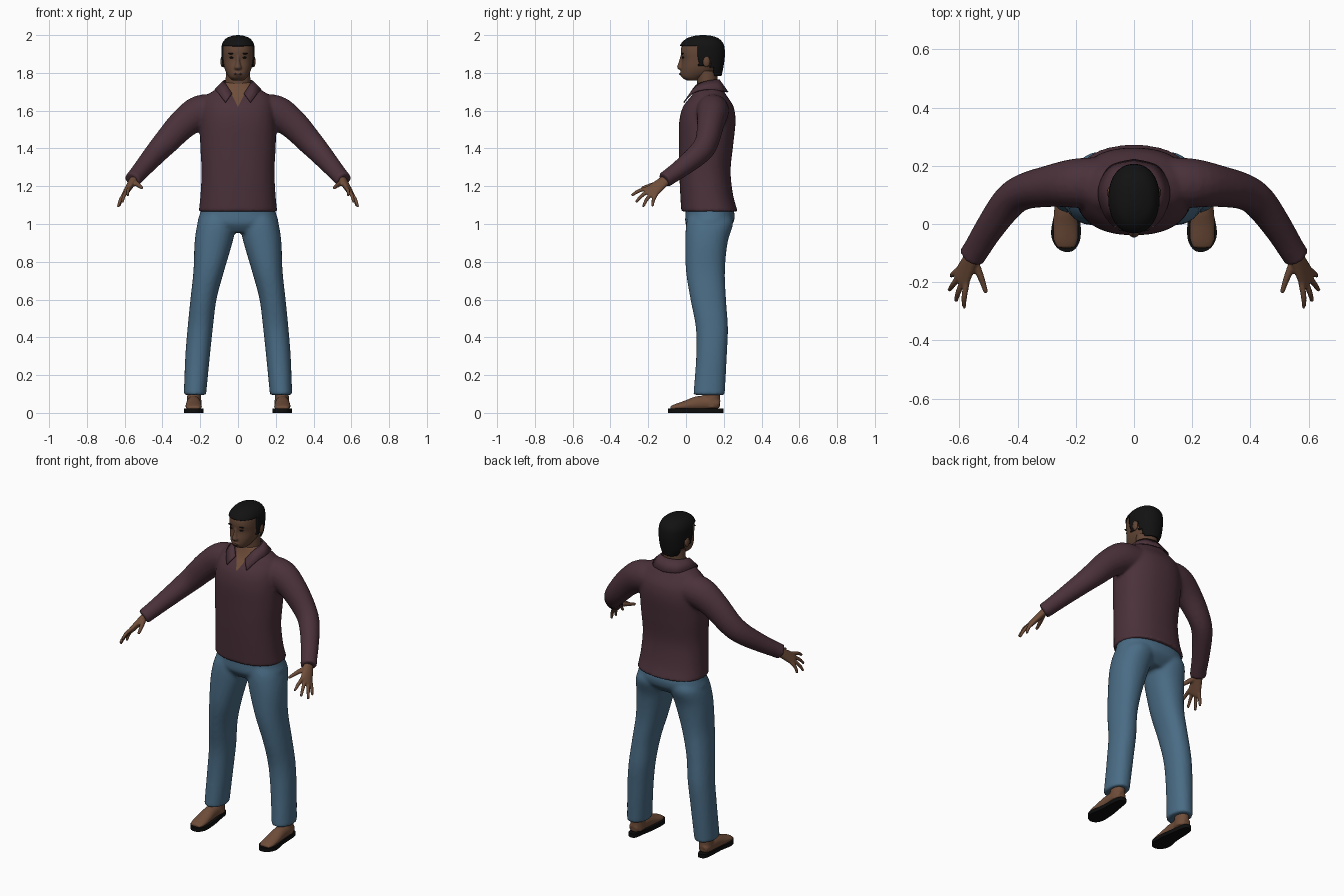
import bpy, bmesh, math
from mathutils import Vector

cube = bpy.data.objects.get("Cube")
if cube:
    bpy.data.objects.remove(cube, do_unlink=True)


def material(name, rgb, rough=0.8):
    m = bpy.data.materials.new(name)
    m.use_nodes = True
    m.diffuse_color = (*rgb, 1)
    node = m.node_tree.nodes["Principled BSDF"]
    node.inputs["Base Color"].default_value = (*rgb, 1)
    node.inputs["Roughness"].default_value = rough
    return m


SHIRT = material("plum cloth", (0.070, 0.031, 0.042))
DENIM = material("blue denim", (0.068, 0.150, 0.235))
SKIN = material("brown skin", (0.160, 0.075, 0.042))
FACE = material("face skin", (0.125, 0.062, 0.037))
HAIR = material("black hair", (0.006, 0.006, 0.006))
SOLE = material("black rubber", (0.004, 0.004, 0.004))
LIP = material("lip", (0.085, 0.036, 0.026))


def spline(rows, steps, closed=False):
    """Catmull-Rom through rows of numbers."""
    n = len(rows)
    pick = (lambda i: rows[i % n]) if closed else (lambda i: rows[max(0, min(n - 1, i))])
    out = []
    for i in range(n if closed else n - 1):
        quad = [pick(i + k) for k in (-1, 0, 1, 2)]
        for s in range(steps):
            t = s / steps
            out.append([b + t * (c - a) / 2 + t * t * (a - 2.5 * b + 2 * c - d / 2)
                        + t ** 3 * (1.5 * (b - c) + (d - a) / 2)
                        for a, b, c, d in zip(*quad)])
    return out if closed else out + [list(rows[-1])]


def ring(center, u, v, ru, rv, power=2, seg=32):
    pts = []
    for i in range(seg):
        a = 2 * math.pi * i / seg
        c, s = math.cos(a), math.sin(a)
        pts.append(center + u * ru * math.copysign(abs(c) ** (2 / power), c)
                   + v * rv * math.copysign(abs(s) ** (2 / power), s))
    return pts


def stack(rows, steps=4, power=2, seg=32):
    """Level rings from rows of x, y, z, half width, half depth."""
    return [ring(Vector(r[:3]), Vector((1, 0, 0)), Vector((0, 1, 0)), r[3], r[4], power, seg)
            for r in spline(rows, steps)]


def spans(rows):
    """Turn z, front y, back y, half width into stack rows."""
    return [(0, (f + b) / 2, z, w, (b - f) / 2) for z, f, b, w in rows]


def tube(rows, wide=(0, 0, 1), steps=4, seg=20):
    """Rings square to a path of x, y, z, radius along wide, radius across."""
    rows = spline(rows, steps)
    pts = [Vector(r[:3]) for r in rows]
    out = []
    for i, p in enumerate(pts):
        t = (pts[min(i + 1, len(pts) - 1)] - pts[max(i - 1, 0)]).normalized()
        w = Vector(wide)
        u = (w - t * w.dot(t)).normalized()
        out.append(ring(p, u, t.cross(u), rows[i][3], rows[i][4], seg=seg))
    return out


def mirrored(rings):
    return [[Vector((-p.x, p.y, p.z)) for p in r] for r in rings]


def finish(bm, name, mat, voxel=0, smooth=3):
    bmesh.ops.recalc_face_normals(bm, faces=bm.faces)
    mesh = bpy.data.meshes.new(name)
    bm.to_mesh(mesh)
    bm.free()
    mesh.materials.append(mat)
    for p in mesh.polygons:
        p.use_smooth = True
    mesh.set_sharp_from_angle(angle=math.radians(50))
    ob = bpy.data.objects.new(name, mesh)
    bpy.context.scene.collection.objects.link(ob)
    if voxel:
        mod = ob.modifiers.new("Blend", "REMESH")
        mod.mode, mod.voxel_size, mod.use_smooth_shade = "VOXEL", voxel, True
        mod = ob.modifiers.new("Soften", "SMOOTH")
        mod.factor, mod.iterations = 0.5, smooth
    return ob


def solid(name, lofts, mat, voxel=0, smooth=3):
    bm = bmesh.new()
    for rings in lofts:
        vs = [[bm.verts.new(p) for p in r] for r in rings]
        n = len(vs[0])
        for a, b in zip(vs, vs[1:]):
            for i in range(n):
                bm.faces.new((a[i], a[(i + 1) % n], b[(i + 1) % n], b[i]))
        bm.faces.new(vs[0])
        bm.faces.new(vs[-1])
    return finish(bm, name, mat, voxel, smooth)


def ellipsoid(name, center, size, mat):
    rows = [(*center[:2], center[2] - size[2] * math.cos(a), size[0] * math.sin(a), size[1] * math.sin(a))
            for a in (math.pi * (i + 0.15) / 10.3 for i in range(11))]
    return solid(name, [stack(rows, 1, seg=16)], mat)


# Shirt: torso and sleeves blended into one skin
torso = stack(spans([(1.065, -.025, .275, .208), (1.15, -.03, .25, .199), (1.28, -.036, .236, .193),
                     (1.42, -.038, .25, .2), (1.54, -.036, .262, .2), (1.62, -.016, .252, .19),
                     (1.68, .03, .215, .165), (1.72, .05, .19, .105), (1.75, .06, .175, .075)]), 5, 2.3, 48)
sleeve = tube([(.1, .14, 1.6, .085, .09), (.2, .14, 1.59, .092, .085), (.29, .13, 1.53, .08, .072),
               (.38, .11, 1.435, .069, .062), (.435, .07, 1.375, .061, .058),
               (.5, -.02, 1.3, .05, .05), (.54, -.085, 1.253, .044, .046), (.56, -.115, 1.232, .043, .046)])
shirt = solid("shirt", [torso, sleeve, mirrored(sleeve)], SHIRT, 0.009, 4)

# Open neckline: cut the V into the shirt and colour it as skin
baked = bpy.data.meshes.new_from_object(shirt.evaluated_get(bpy.context.evaluated_depsgraph_get()))
shirt.modifiers.clear()
shirt.data = baked
baked.materials.append(SKIN)
bm = bmesh.new()
bm.from_mesh(baked)
for side in (-1, 1):
    bmesh.ops.bisect_plane(bm, geom=bm.verts[:] + bm.edges[:] + bm.faces[:],
                           plane_co=(0, 0, 1.62), plane_no=(side, 0, -.5))
for f in bm.faces:
    c = f.calc_center_median()
    f.material_index = int(c.y < .1 and abs(c.x) < (c.z - 1.62) * .5)
bm.to_mesh(baked)
bm.free()

# Folded collar, back centre to front point on each side
tops = [(0, .178, 1.765), (.055, .16, 1.765), (.078, .11, 1.758), (.062, .055, 1.738), (.032, .02, 1.692)]
lows = [(0, .224, 1.7), (.085, .198, 1.705), (.124, .115, 1.715), (.105, .034, 1.695), (.066, -.014, 1.645)]
bm = bmesh.new()
top, low = spline(tops, 5), spline(lows, 5)
for side in (-1, 1):
    pairs = [[bm.verts.new((p[0] * side, *p[1:])) for p in pair] for pair in zip(top, low)]
    for a, b in zip(pairs, pairs[1:]):
        bm.faces.new((a[0], b[0], b[1], a[1]))
bmesh.ops.remove_doubles(bm, verts=bm.verts, dist=0.0005)
collar = finish(bm, "collar", SHIRT)
collar.modifiers.new("Cloth", "SOLIDIFY").thickness = 0.006

# Trousers
hips = stack(spans([(.955, .03, .2, .13), (1.0, -.002, .247, .21), (1.05, -.003, .258, .203),
                    (1.1, .0, .24, .19)]), 4, 2.3, 48)
leg = stack([(.228, .122, .095, .059, .083), (.214, .135, .3, .065, .081), (.2, .137, .45, .067, .085),
             (.183, .118, .6, .069, .094), (.155, .103, .75, .081, .103), (.13, .108, .9, .1, .112),
             (.112, .125, 1.0, .103, .124), (.1, .125, 1.05, .09, .11)], 5, 2.2)
solid("trousers", [hips, leg, mirrored(leg)], DENIM, 0.01, 4)

# Hands
wide = Vector((.44, .76, -.48))
palm = tube([(.545, -.09, 1.248, .026, .022), (.565, -.13, 1.215, .033, .02),
             (.592, -.185, 1.17, .041, .015), (.598, -.198, 1.16, .036, .01)], wide)
tips = [(.583, -.287, 1.15), (.612, -.265, 1.115), (.635, -.228, 1.09), (.628, -.178, 1.093)]
hand = [palm]
for k, tip in enumerate(tips):
    base = Vector((.588, -.178, 1.176)) + wide * (k - 1.5) * .02
    tip = Vector(tip)
    mid = base.lerp(tip, .55) + Vector((.004, -.004, .006))
    hand.append(tube([(*base, .011, .011), (*mid, .01, .01), (*tip, .007, .007)], wide, seg=10))
hand.append(tube([(.55, -.125, 1.222, .015, .015), (.527, -.18, 1.206, .013, .012),
                  (.508, -.236, 1.19, .008, .008)], wide, seg=10))
solid("left_hand", hand, SKIN, 0.005, 2)
solid("right_hand", [mirrored(r) for r in hand], SKIN, 0.005, 2)

# Feet and flat soles
ankle = stack([(.232, .135, .03, .04, .045), (.232, .135, .09, .037, .046), (.23, .135, .16, .036, .045)])
foot = tube([(.235, .178, .045, .025, .02), (.235, .15, .05, .036, .034), (.235, .07, .05, .038, .04),
             (.235, 0, .038, .043, .028), (.234, -.055, .03, .042, .017), (.234, -.082, .026, .03, .009)],
            (1, 0, 0))
outline = spline([(.215, .19), (.255, .19), (.268, .14), (.272, .05), (.285, -.03), (.27, -.075),
                  (.24, -.095), (.207, -.09), (.184, -.05), (.186, .03), (.2, .12)], 4, closed=True)
sole = [[Vector((*p, z)) for p in outline] for z in (0, .023)]
for name, flip in (("left", list), ("right", mirrored)):
    solid(name + "_foot", [flip(ankle), flip(foot)], SKIN, 0.006, 2)
    solid(name + "_sole", [flip(sole)], SOLE)

# Neck and head
solid("neck", [stack([(0, .115, 1.66, .07, .06), (0, .112, 1.74, .066, .054), (0, .11, 1.81, .064, .058)])], FACE)
skull = stack(spans([(1.76, .005, .06, .03), (1.775, -.02, .09, .046), (1.8, -.027, .14, .062),
                     (1.83, -.025, .165, .073), (1.87, -.021, .19, .079), (1.91, -.028, .198, .081),
                     (1.95, -.02, .19, .077), (1.98, .01, .165, .058), (1.994, .05, .13, .03)]), 4, 2.3, 40)
nose = stack([(0, -.015, 1.812, .012, .012), (0, -.027, 1.826, .02, .02), (0, -.027, 1.842, .014, .017),
              (0, -.022, 1.87, .009, .013), (0, -.02, 1.895, .008, .008)], seg=16)
mouth = stack([(0, -.015, 1.782, .018, .012), (0, -.019, 1.795, .026, .015), (0, -.015, 1.81, .018, .012)], seg=16)
solid("head", [skull, nose, mouth], FACE, 0.005, 2)
ellipsoid("lips", (0, -.03, 1.794), (.022, .007, .006), LIP)
for name, s in (("left", 1), ("right", -1)):
    ellipsoid(name + "_eye", (s * .033, -.015, 1.881), (.013, .006, .005), HAIR)
    ellipsoid(name + "_brow", (s * .036, -.019, 1.902), (.018, .006, .004), HAIR)
    ellipsoid(name + "_ear", (s * .082, .108, 1.86), (.011, .019, .03), FACE)


# Short hair: a shell trimmed along the hairline, with sideburns
def hairline(y):
    for limit, z in ((.066, 1.944), (.098, 1.835), (.13, 1.88), (.15, 1.825)):
        if y < limit:
            return z
    return 1.787


rings = stack(spans([(1.78, .0, .187, .06), (1.82, .0, .196, .077), (1.87, -.028, .204, .086),
                     (1.91, -.035, .206, .088), (1.95, -.029, .2, .085), (1.98, .0, .176, .066),
                     (1.995, .04, .14, .035), (2.0, .08, .1, .006)]), 6, 2.2, 72)
hair = solid("hair", [rings], HAIR)
bm = bmesh.new()
bm.from_mesh(hair.data)
drop = [f for f in bm.faces if f.calc_center_median().z < hairline(f.calc_center_median().y)]
bmesh.ops.delete(bm, geom=drop, context="FACES")
bm.to_mesh(hair.data)
bm.free()
shell = hair.modifiers.new("Thickness", "SOLIDIFY")
shell.thickness, shell.offset = 0.012, -1
